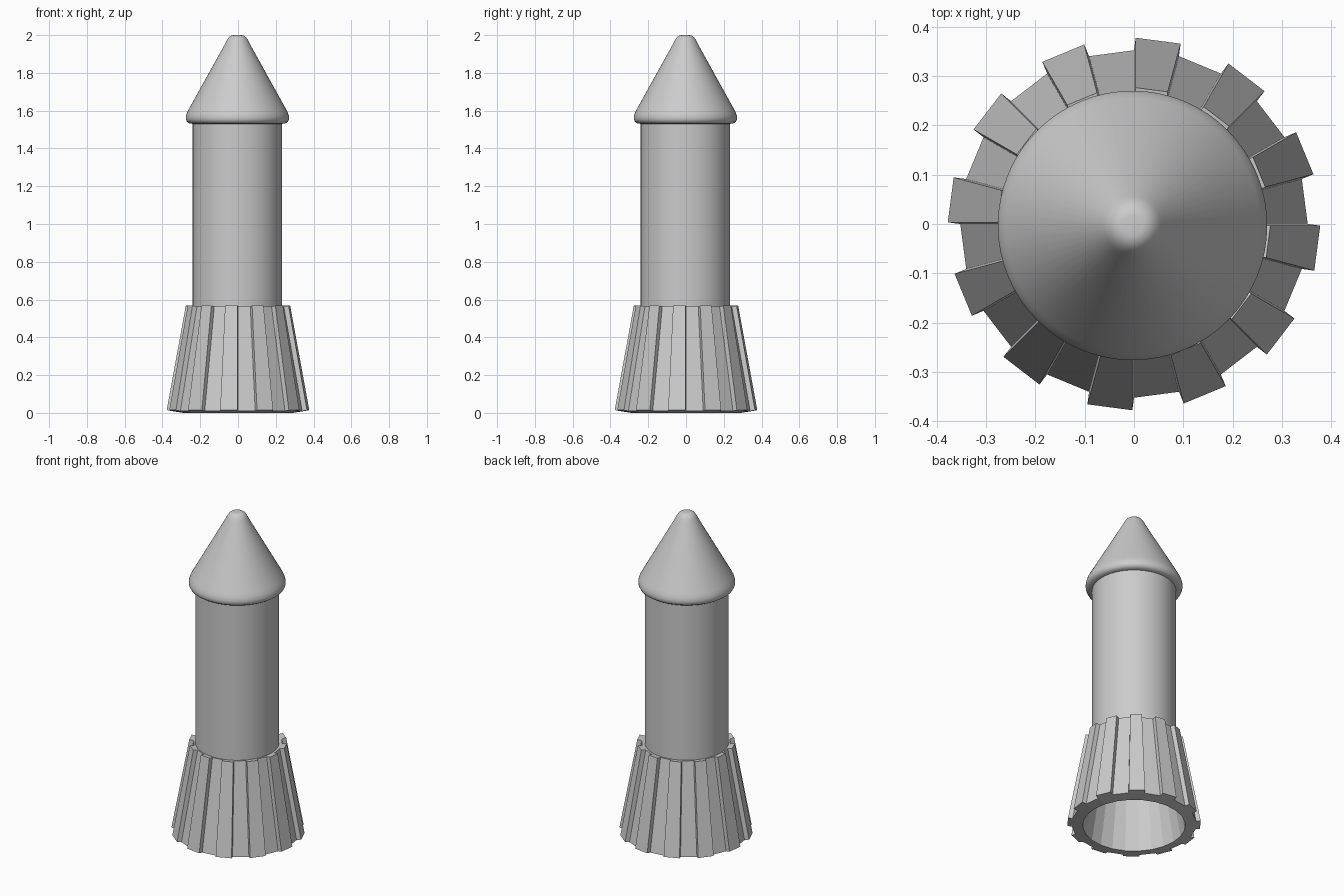
import bpy, bmesh, math

if "Cube" in bpy.data.objects:
    bpy.data.objects.remove(bpy.data.objects["Cube"])

OFF = -0.003  # slight offset of body and nose


def finish(name, bm):
    bmesh.ops.recalc_face_normals(bm, faces=bm.faces[:])
    me = bpy.data.meshes.new(name)
    bm.to_mesh(me)
    bm.free()
    ob = bpy.data.objects.new(name, me)
    bpy.context.collection.objects.link(ob)
    return ob


def ring(bm, r, z, n, c=0.0):
    return [bm.verts.new((c + r * math.cos(2 * math.pi * i / n),
                          c + r * math.sin(2 * math.pi * i / n), z)) for i in range(n)]


def bridge(bm, a, b):
    n = len(a)
    return [bm.faces.new((a[i], a[(i + 1) % n], b[(i + 1) % n], b[i])) for i in range(n)]


def lathe(name, profile, n):
    bm = bmesh.new()
    rings = [ring(bm, r, z, n, OFF) for r, z in profile]
    for a, b in zip(rings, rings[1:]):
        bridge(bm, a, b)
    bm.faces.new(rings[0])
    bm.faces.new(rings[-1])
    ob = finish(name, bm)
    bpy.ops.object.select_all(action='DESELECT')
    ob.select_set(True)
    bpy.context.view_layer.objects.active = ob
    bpy.ops.object.shade_smooth_by_angle(angle=math.radians(35))
    return ob


# Cylindrical body
lathe("body", [(0.237, 0.54), (0.237, 1.56)], 64)

# Rounded nose cone with a soft lower rim
lathe("nose_cone", [(0.235, 1.53), (0.255, 1.533), (0.267, 1.541), (0.273, 1.554),
                    (0.273, 1.569), (0.268, 1.587), (0.258, 1.607), (0.066, 1.953),
                    (0.057, 1.972), (0.046, 1.988), (0.032, 1.998), (0.02, 2.0)], 64)

# Flared hollow skirt: 24 flat panels, every second one raised
bm = bmesh.new()
N = 24
inner_low, inner_top = ring(bm, 0.29, 0.0, N), ring(bm, 0.193, 0.553, N)
outer_low, outer_top = ring(bm, 0.352, 0.010, N), ring(bm, 0.251, 0.563, N)
panels = bridge(bm, outer_low, outer_top)
bridge(bm, outer_top, inner_top)
bridge(bm, inner_top, inner_low)
bridge(bm, inner_low, outer_low)
bmesh.ops.recalc_face_normals(bm, faces=bm.faces[:])
raised = bmesh.ops.extrude_discrete_faces(bm, faces=panels[1::2])["faces"]
for f in raised:
    f.normal_update()
    bmesh.ops.translate(bm, verts=f.verts[:], vec=f.normal * 0.026)
finish("flared_skirt", bm)
